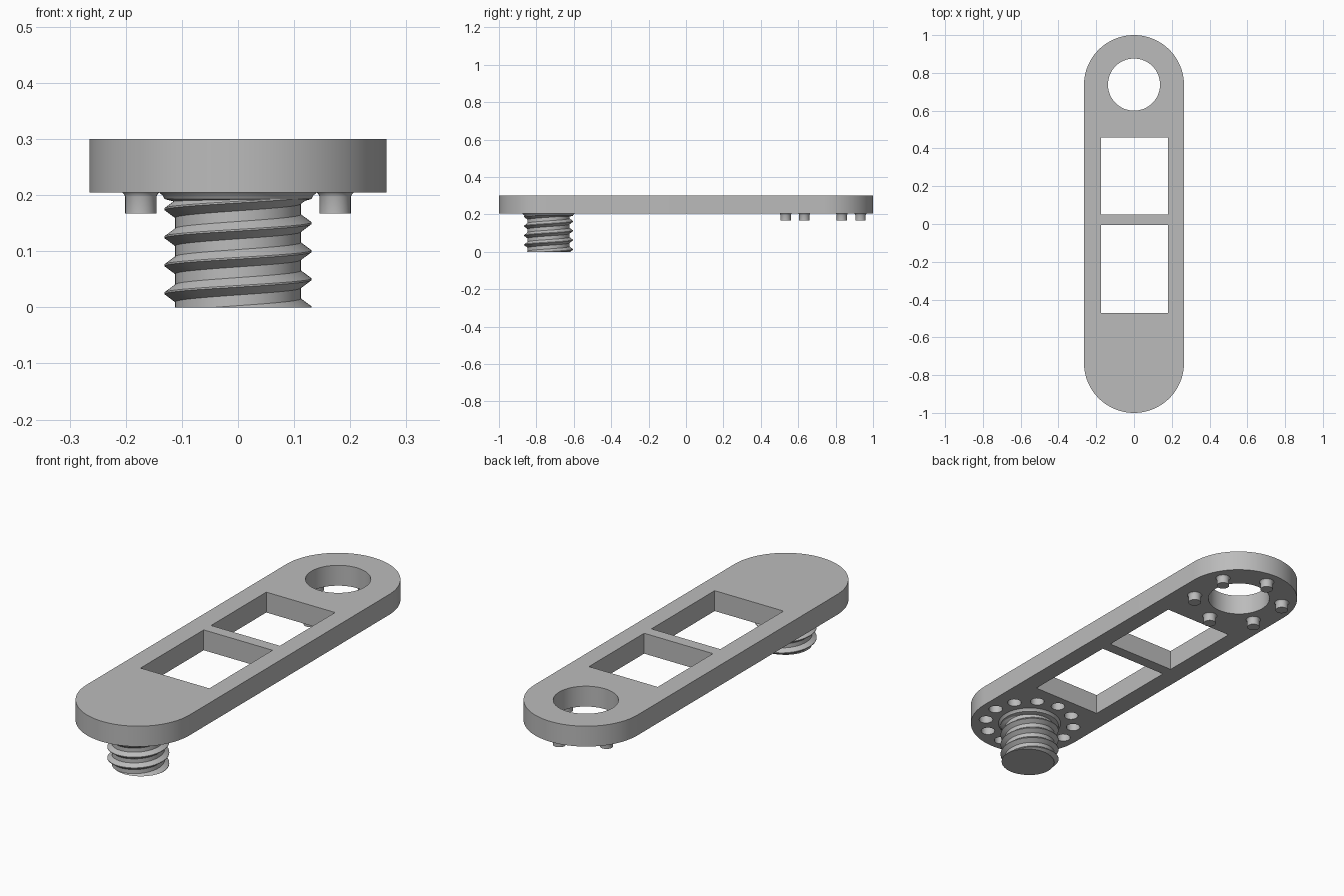
import bpy, bmesh
from math import pi, cos, sin, radians
from mathutils import Matrix, Vector

if "Cube" in bpy.data.objects:
    bpy.data.objects.remove(bpy.data.objects["Cube"])

BOTTOM, TOP, HALF_W, END_Y = 0.205, 0.30, 0.265, 0.735
RING_R, PEG_R = 0.2, 0.028

grey = bpy.data.materials.new("matte grey")
grey.use_nodes = True
grey.diffuse_color = (0.5, 0.5, 0.5, 1)
grey.node_tree.nodes["Principled BSDF"].inputs["Base Color"].default_value = (0.5, 0.5, 0.5, 1)


def finish(bm, name):
    """Turn a bmesh into a named grey object."""
    bmesh.ops.recalc_face_normals(bm, faces=bm.faces)
    mesh = bpy.data.meshes.new(name)
    bm.to_mesh(mesh)
    bm.free()
    mesh.materials.append(grey)
    obj = bpy.data.objects.new(name, mesh)
    bpy.context.collection.objects.link(obj)
    return obj


def smooth(obj):
    bpy.ops.object.select_all(action='DESELECT')
    obj.select_set(True)
    bpy.context.view_layer.objects.active = obj
    bpy.ops.object.shade_smooth_by_angle(angle=radians(30))


def add_lathe(bm, x, y, profile, sides):
    """Capped solid of revolution about a vertical axis from (radius, z) pairs."""
    rings = [[bm.verts.new((x + r * cos(2 * pi * i / sides), y + r * sin(2 * pi * i / sides), z))
              for i in range(sides)] for r, z in profile]
    for low, high in zip(rings, rings[1:]):
        for i in range(sides):
            j = (i + 1) % sides
            bm.faces.new((low[i], low[j], high[j], high[i]))
    bm.faces.new(rings[0][::-1])
    bm.faces.new(rings[-1])


def add_box(bm, x0, x1, y0, y1, z0, z1):
    place = Matrix.Translation(((x0 + x1) / 2, (y0 + y1) / 2, (z0 + z1) / 2))
    size = Matrix.Diagonal((x1 - x0, y1 - y0, z1 - z0, 1))
    bmesh.ops.create_cube(bm, size=1, matrix=place @ size)


# Plate: rounded bar extruded upward
bm = bmesh.new()
outline = []
for side, start in ((1, 0), (-1, pi)):
    for i in range(49):
        a = start + pi * i / 48
        outline.append(bm.verts.new((HALF_W * cos(a), side * END_Y + HALF_W * sin(a), BOTTOM)))
base = bm.faces.new(outline)
grown = bmesh.ops.extrude_face_region(bm, geom=[base], use_keep_orig=True)
bmesh.ops.translate(bm, vec=(0, 0, TOP - BOTTOM),
                    verts=[g for g in grown["geom"] if isinstance(g, bmesh.types.BMVert)])
plate = finish(bm, "plate")

# Cutter: round eye, two windows and a ring of blind sockets
bm = bmesh.new()
add_lathe(bm, 0, END_Y + 0.003, [(0.138, 0.1), (0.138, 0.4)], 64)
add_box(bm, -0.174, 0.181, 0.05, 0.457, 0.1, 0.4)
add_box(bm, -0.174, 0.181, -0.47, -0.004, 0.1, 0.4)
for i in range(12):
    a = 2 * pi * i / 12
    add_lathe(bm, RING_R * cos(a), -END_Y + RING_R * sin(a),
              [(0.031, 0.1), (0.031, BOTTOM + 0.042)], 24)
cutter = finish(bm, "plate_cutter")
cutter.hide_render = True
cut = plate.modifiers.new("openings", 'BOOLEAN')
cut.object = cutter
cut.operation = 'DIFFERENCE'
cut.solver = 'EXACT'
bpy.context.view_layer.objects.active = plate
bpy.ops.object.modifier_apply(modifier=cut.name)
bpy.data.objects.remove(cutter)
smooth(plate)

# Pegs: six flared pins around the eye
for i in range(6):
    a = pi / 6 + pi * i / 3
    bm = bmesh.new()
    add_lathe(bm, RING_R * cos(a), END_Y - 0.002 + RING_R * sin(a),
              [(PEG_R, 0.167), (PEG_R, 0.197), (0.030, 0.202), (0.034, 0.206)], 24)
    smooth(finish(bm, f"peg_{i + 1}"))

# Threaded stud: helical sweep of the tooth, trimmed flat at both ends
PITCH, STEPS, TURNS = 0.05, 64, 7
tooth = [(0.131, -0.0015), (0.131, 0.0015), (0.112, 0.0155), (0.112, 0.0345), (0.131, PITCH - 0.0015)]
bm = bmesh.new()
rows = []
for i in range(STEPS * TURNS + 1):
    a = 2 * pi * i / STEPS
    lift = PITCH * (i / STEPS - 2)
    rows.append([bm.verts.new((r * cos(a), -END_Y + r * sin(a), z + lift)) for r, z in tooth])
for p, q in zip(rows, rows[1:]):
    for k in range(len(tooth) - 1):
        bm.faces.new((p[k], q[k], q[k + 1], p[k + 1]))
bmesh.ops.remove_doubles(bm, verts=bm.verts, dist=1e-5)
for height, way in ((0, -1), (BOTTOM + 0.002, 1)):
    trim = bmesh.ops.bisect_plane(bm, geom=bm.verts[:] + bm.edges[:] + bm.faces[:], dist=1e-6,
                                  plane_co=Vector((0, 0, height)), plane_no=Vector((0, 0, way)),
                                  clear_outer=True)
    rim = [g for g in trim["geom_cut"] if isinstance(g, bmesh.types.BMEdge)]
    bmesh.ops.edgeloop_fill(bm, edges=rim)
smooth(finish(bm, "threaded_stud"))

# Collar: small flare where the stud meets the plate
bm = bmesh.new()
add_lathe(bm, 0, -END_Y, [(0.112, 0.188), (0.131, 0.193), (0.134, 0.199), (0.142, 0.206)], 64)
smooth(finish(bm, "stud_collar"))
